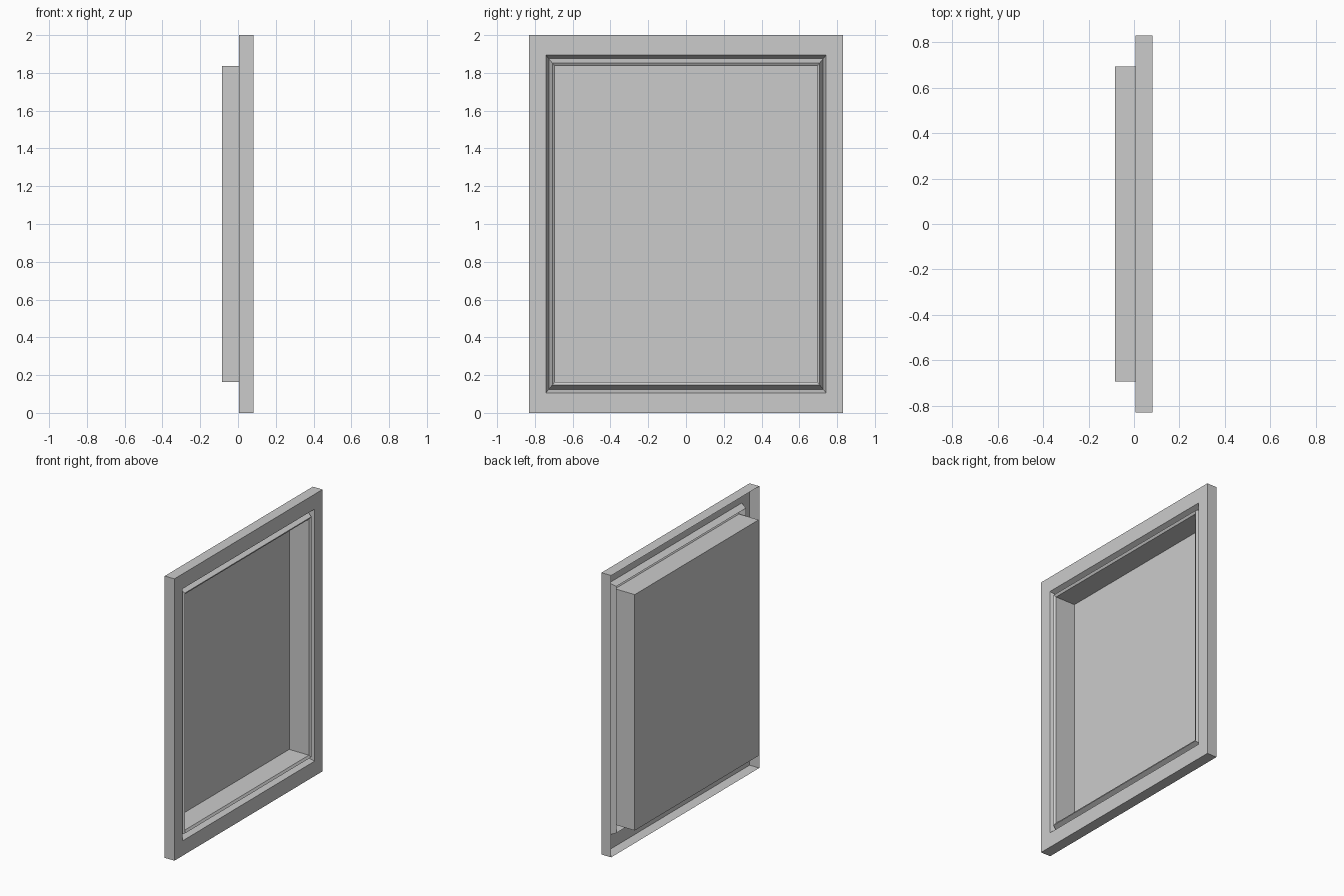
import bpy, bmesh

if "Cube" in bpy.data.objects:
    bpy.data.objects.remove(bpy.data.objects["Cube"])

HALF_Y, HALF_Z = 0.83, 1.0


def ring_sheet(name, profile, cap=False):
    """Loft concentric rectangles; profile = (scale of outer size, x depth)."""
    bm = bmesh.new()
    rings = []
    for s, x in profile:
        rings.append([bm.verts.new((x, sy * s * HALF_Y, HALF_Z + sz * s * HALF_Z))
                      for sy, sz in ((-1, -1), (1, -1), (1, 1), (-1, 1))])
    for a, b in zip(rings, rings[1:]):
        for i in range(4):
            j = (i + 1) % 4
            bm.faces.new((a[i], a[j], b[j], b[i]))
    if cap:
        bm.faces.new(rings[-1])
    mesh = bpy.data.meshes.new(name)
    bm.to_mesh(mesh)
    bm.free()
    obj = bpy.data.objects.new(name, mesh)
    bpy.context.collection.objects.link(obj)
    return obj


# Outer frame: thin side walls, open at the back, with a flat front border
ring_sheet("outer_frame", [(1.0, 0.006), (1.0, 0.082), (0.894, 0.082)])

# Moulding: V groove rising to a chamfered ridge around the opening
ring_sheet("groove_moulding", [(0.894, 0.082), (0.875, 0.038),
                               (0.853, 0.080), (0.837, 0.070)])

# Recessed tray: walls running back to a flat panel
ring_sheet("recessed_tray", [(0.837, 0.070), (0.837, -0.084)], cap=True)
